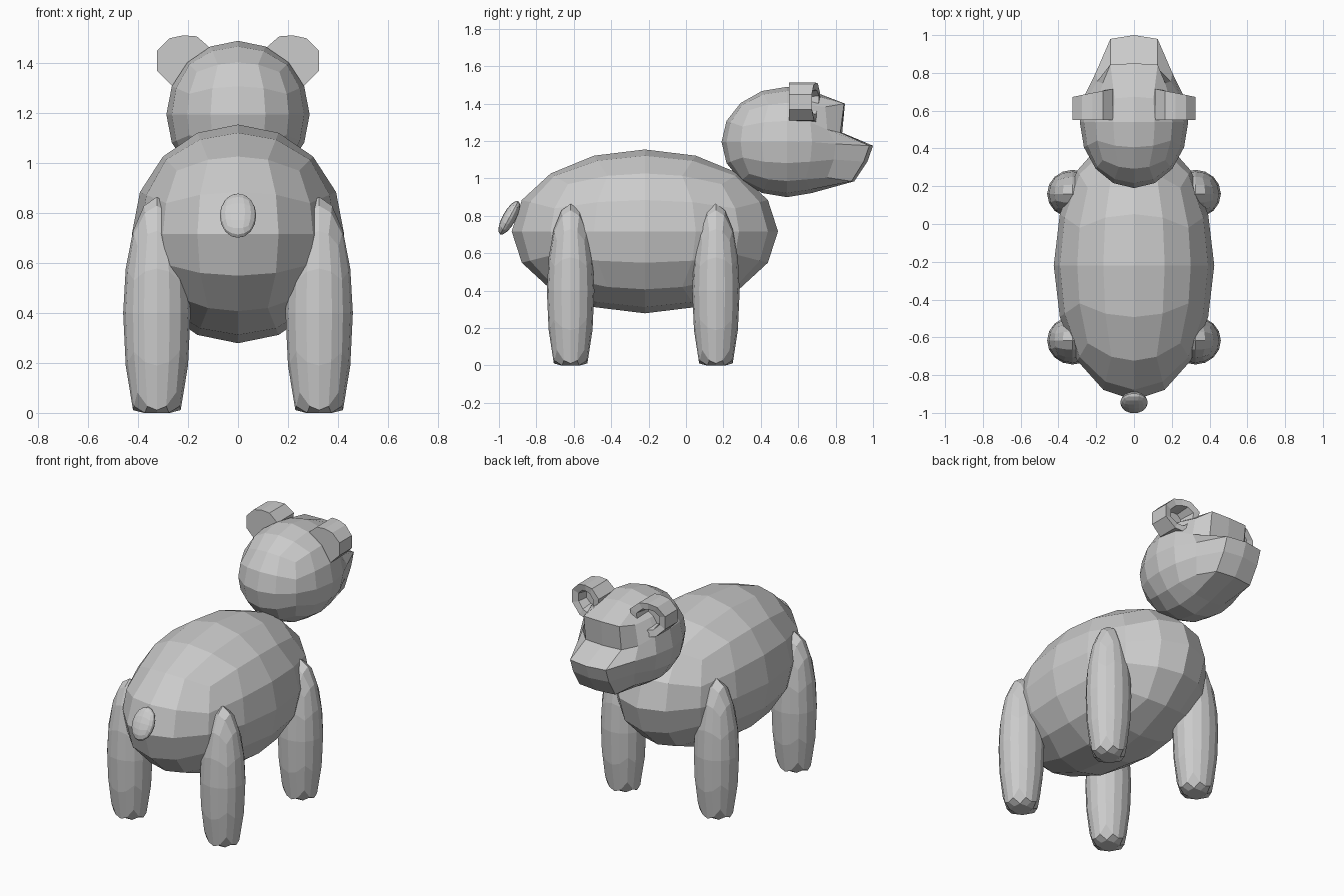
import bpy, bmesh, math
from mathutils import Vector, Matrix

if "Cube" in bpy.data.objects:
    bpy.data.objects.remove(bpy.data.objects["Cube"])


def finish(bm, name):
    bmesh.ops.recalc_face_normals(bm, faces=bm.faces)
    me = bpy.data.meshes.new(name)
    bm.to_mesh(me)
    bm.free()
    ob = bpy.data.objects.new(name, me)
    bpy.context.collection.objects.link(ob)
    return ob


def quad_sphere():
    """Unit sphere from a cube with 4 x 4 faces per side; also returns the cube grid position."""
    bm = bmesh.new()
    bmesh.ops.create_cube(bm, size=2)
    bmesh.ops.subdivide_edges(bm, edges=bm.edges, cuts=3, use_grid_fill=True)
    grid = {}
    for v in bm.verts:
        grid[v] = tuple(round(c * 2) for c in v.co)
        v.co = Vector([math.tan(c * math.pi / 4) for c in v.co]).normalized()
    return bm, grid


def ellipsoid(name, centre, radii, tilt=0):
    bm, _ = quad_sphere()
    bm.transform(Matrix.Translation(centre) @ Matrix.Rotation(tilt, 4, 'X')
                 @ Matrix.Diagonal((*radii, 1)))
    return finish(bm, name)


# Body and tail
ellipsoid("body", (0, -0.22, 0.717), (0.425, 0.712, 0.438))
ellipsoid("tail", (0, -0.945, 0.79), (0.073, 0.036, 0.101), -0.5)


# Legs: stretched spheres with flattened feet
def leg(name, x, y):
    bm, _ = quad_sphere()
    for v in bm.verts:
        h = 0.465 if v.co.z > 0 else 0.55
        v.co = (x + v.co.x * 0.135, y + v.co.y * 0.127, max(0, 0.4 + v.co.z * h))
    finish(bm, name)


for side, s in (("left", -1), ("right", 1)):
    leg("front_leg_" + side, s * 0.325, -0.617)
    leg("back_leg_" + side, s * 0.325, 0.16)

# Head: sphere whose face rows are pulled out into brow and muzzle
# grid row: (z, y centre, y inner column, y outer column)
rows = {2: (1.40, 0.85, 0.845, 0.745),
        1: (1.245, 0.835, 0.825, 0.755),
        0: (1.175, 1.0, 0.98, 0.80),
        -1: (1.09, 0.97, 0.95, 0.79),
        -2: (0.985, 0.90, 0.885, 0.755)}
bm, grid = quad_sphere()
for v in bm.verts:
    gx, gy, gz = grid[v]
    v.co = Vector((v.co.x * 0.287, 0.54 + v.co.y * 0.35, 1.195 + v.co.z * 0.295))
    if gy == 2:
        z, *ys = rows[gz]
        v.co.y = ys[abs(gx)]
        v.co.z = z if abs(gx) < 2 else (z + v.co.z) / 2
        if abs(gx) == 1:
            v.co.x = math.copysign(0.125, gx)
finish(bm, "head")

# Ears: thick rounded plates with a dished front
outline = [(0.20, 1.30), (0.265, 1.31), (0.325, 1.37), (0.325, 1.45), (0.275, 1.50),
           (0.22, 1.512), (0.165, 1.508), (0.11, 1.46), (0.12, 1.38)]
for side, s in (("left", -1), ("right", 1)):
    bm = bmesh.new()
    n = len(outline)
    mid = Vector((0.215, 0, 1.41))

    def ring(y, k=1.0, slope=0.0):
        return [bm.verts.new((s * (mid.x + (x - mid.x) * k),
                              y - slope * (x - mid.x),
                              mid.z + (z - mid.z) * k)) for x, z in outline]

    rings = [ring(0.55), ring(0.695, 1, 0.2), ring(0.69, 0.62, 0.2), ring(0.61, 0.5)]
    for a, b in zip(rings, rings[1:]):
        for i in range(n):
            j = (i + 1) % n
            bm.faces.new((a[i], a[j], b[j], b[i]))
    bm.faces.new(rings[0])
    bm.faces.new(rings[-1])
    finish(bm, "ear_" + side)
